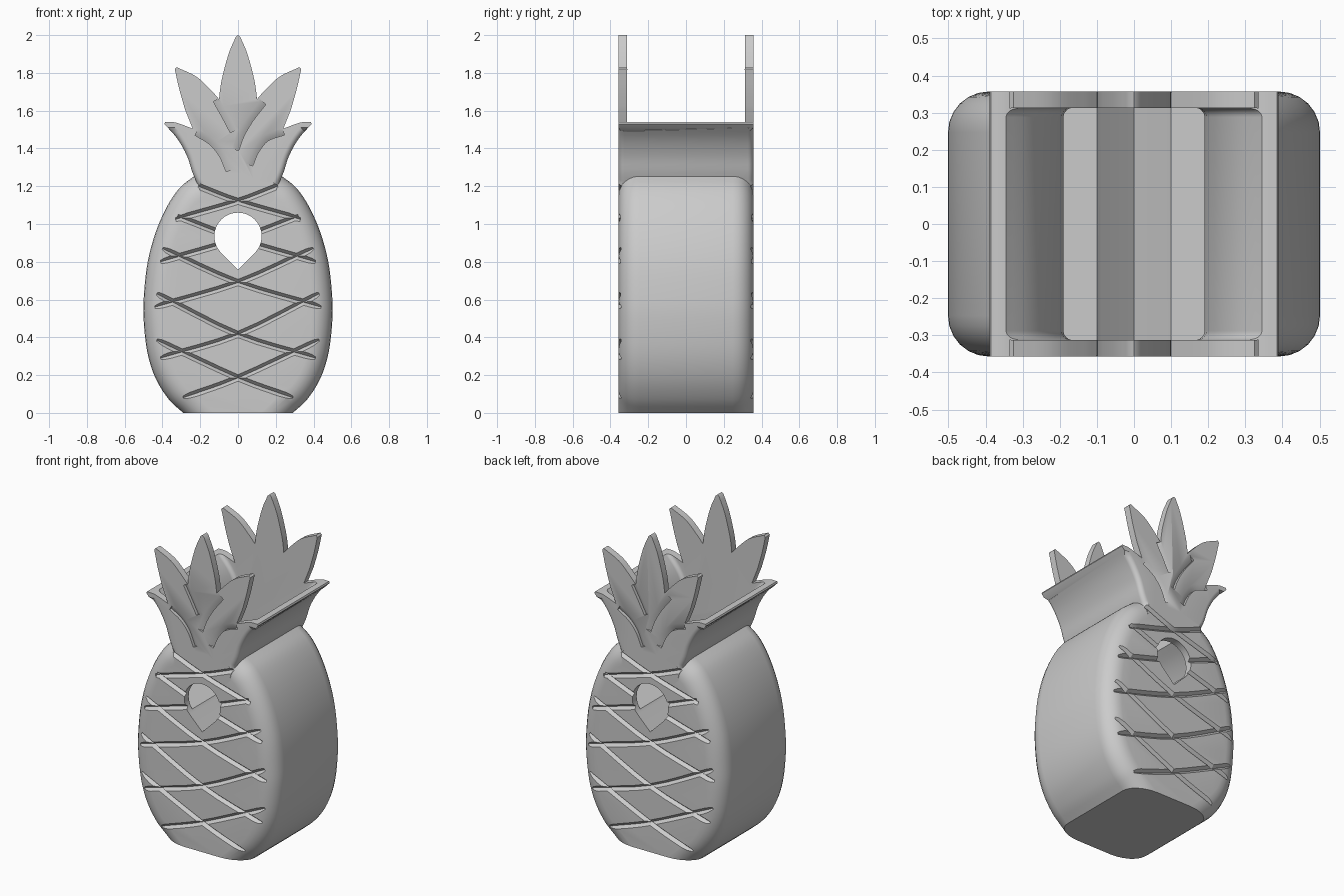
import bpy, bmesh, math
from mathutils import Vector

if "Cube" in bpy.data.objects:
    bpy.data.objects.remove(bpy.data.objects["Cube"])

HALF = 0.357   # half depth of the pot

grey = bpy.data.materials.new("plain grey")
grey.use_nodes = True
grey.diffuse_color = (0.6, 0.6, 0.6, 1)
grey.node_tree.nodes["Principled BSDF"].inputs["Base Color"].default_value = (0.6, 0.6, 0.6, 1)


def smooth(pts, n=4):
    """Catmull-Rom curve through the points."""
    p = [Vector(q) for q in pts]
    p = [p[0] * 2 - p[1]] + p + [p[-1] * 2 - p[-2]]
    out = []
    for a, b, c, d in zip(p, p[1:], p[2:], p[3:]):
        for i in range(n):
            t = i / n
            out.append(0.5 * (2 * b + (c - a) * t + (2 * a - 5 * b + 4 * c - d) * t * t
                              + (3 * b - a - 3 * c + d) * t ** 3))
    return out + [p[-2]]


def mirrored(half):
    half = [tuple(q) for q in half]
    return half + [(-x, z) for x, z in reversed(half) if abs(x) > 1e-6]


def finish(name, bm):
    bmesh.ops.recalc_face_normals(bm, faces=bm.faces)
    me = bpy.data.meshes.new(name)
    bm.to_mesh(me)
    bm.free()
    ob = bpy.data.objects.new(name, me)
    bpy.context.collection.objects.link(ob)
    me.materials.append(grey)
    return ob


def prism(name, outline, depth, radius=0, rule=lambda x, z: True):
    """Extrude an x-z outline along y and round the chosen rim edges."""
    bm = bmesh.new()
    front = bm.faces.new([bm.verts.new((x, -depth, z)) for x, z in outline])
    ext = bmesh.ops.extrude_face_region(bm, geom=[front], use_keep_orig=True)
    for v in ext["geom"]:
        if isinstance(v, bmesh.types.BMVert):
            v.co.y = depth
    bmesh.ops.recalc_face_normals(bm, faces=bm.faces)
    if radius:
        rim = []
        for e in bm.edges:
            a, b = (v.co for v in e.verts)
            m = (a + b) / 2
            if abs(a.y - b.y) < 1e-5 and abs(a.z - b.z) > 1e-5 and rule(abs(m.x), m.z):
                rim.append(e)
        bmesh.ops.bevel(bm, geom=rim, offset=radius, segments=6, profile=0.5,
                        affect='EDGES', clamp_overlap=False)
    return finish(name, bm)


def groove(pts, width, lean=0.0, turn=1):
    """V-shaped cutter along a path; lean moves its deepest line to one side."""
    path = smooth(pts, 4)
    bm = bmesh.new()
    rings = []
    for i, p in enumerate(path):
        t = (path[min(i + 1, len(path) - 1)] - path[max(i - 1, 0)]).normalized()
        n = Vector((-t.y, t.x)) * width
        ring = []
        for s, y in ((-1, -HALF - 0.02), (1, -HALF - 0.02), (lean, -HALF + 0.02)):
            q = p + n * s
            ring.append(bm.verts.new((q.x * turn, y * turn, q.y)))
        rings.append(ring)
    for r, s in zip(rings, rings[1:]):
        for k in range(3):
            bm.faces.new((r[k], r[(k + 1) % 3], s[(k + 1) % 3], s[k]))
    bm.faces.new(rings[0])
    bm.faces.new(rings[-1])
    return finish("groove_cutter", bm)


def combine(target, other, how):
    mod = target.modifiers.new(how, 'BOOLEAN')
    mod.operation, mod.solver, mod.object = how, 'EXACT', other
    bpy.context.view_layer.objects.active = target
    bpy.ops.object.modifier_apply(modifier=mod.name)
    bpy.data.objects.remove(other)


# Rounded fruit body
body = smooth([(0.29, 0), (0.365, 0.07), (0.435, 0.18), (0.48, 0.32), (0.5, 0.5), (0.497, 0.64),
               (0.478, 0.8), (0.438, 0.95), (0.38, 1.085), (0.31, 1.19), (0.23, 1.255)])
pot = prism("pineapple_pot", mirrored(body), HALF, 0.11)

# Leafy crown, full depth
crown = [(0.19, 1.13)]
crown += smooth([(0.205, 1.19), (0.24, 1.27), (0.27, 1.36), (0.32, 1.45), (0.39, 1.53)])
crown += smooth([(0.386, 1.54), (0.33, 1.537), (0.24, 1.505)])
crown += smooth([(0.28, 1.605), (0.31, 1.71), (0.335, 1.82)])
crown += smooth([(0.325, 1.83), (0.22, 1.78), (0.14, 1.705), (0.1, 1.66)])
crown += smooth([(0.098, 1.69), (0.085, 1.77), (0.05, 1.9), (0.012, 1.99)]) + [(0, 2.0)]
leaves = prism("crown", mirrored(crown), HALF, 0.03,
               lambda x, z: x > 0.2 and 1.2 < z < 1.5)
combine(pot, leaves, 'UNION')

# Cavity, open at the top, leaves the two leaf plates standing
inside = smooth([(0.42, 0.86), (0.395, 0.95), (0.34, 1.06), (0.27, 1.15), (0.19, 1.215)], 3)
inside += smooth([(0.195, 1.26), (0.23, 1.37), (0.28, 1.465), (0.35, 1.545)], 3) + [(0.35, 2.1)]
combine(pot, prism("cavity", mirrored(inside), 0.313, 0.025), 'DIFFERENCE')

# Teardrop hole right through
r, zc = 0.125, 0.935
drop = [(0, zc - r * math.sqrt(2))]
for i in range(33):
    a = math.radians(-45 + 270 * i / 32)
    drop.append((r * math.cos(a), zc + r * math.sin(a)))
combine(pot, prism("hole", drop, 0.5), 'DIFFERENCE')

# Crossing grooves of the rind, front and back
rind = [[(-0.21, 1.2), (0, 1.12), (0.33, 1.025)],
        [(-0.32, 1.04), (0, 0.92), (0.41, 0.8)],
        [(-0.4, 0.87), (0, 0.69), (0.44, 0.56)],
        [(-0.43, 0.63), (0, 0.415), (0.41, 0.29)],
        [(-0.43, 0.385), (0, 0.185), (0.29, 0.08)]]
# Leaf edges overlapping the leaves behind: path, side of the steep edge
overlaps = [([(-0.21, 1.5), (-0.13, 1.45), (-0.07, 1.38), (-0.03, 1.29)], -1),
            ([(0.235, 1.505), (0.14, 1.47), (0.08, 1.4), (0.045, 1.32)], 1),
            ([(0.12, 1.655), (0.05, 1.565), (0, 1.48), (-0.03, 1.4)], 1),
            ([(-0.1, 1.665), (-0.055, 1.585), (-0.01, 1.5)], -1)]
for turn in (1, -1):
    for line in rind:
        for side in (1, -1):
            combine(pot, groove([(x * side, z) for x, z in line], 0.032, 0, turn), 'DIFFERENCE')
    for line, lean in overlaps:
        combine(pot, groove(line, 0.035, lean, turn), 'DIFFERENCE')

# Smooth curved walls, sharp edges kept
bpy.ops.object.select_all(action='DESELECT')
pot.select_set(True)
bpy.context.view_layer.objects.active = pot
bpy.ops.object.shade_smooth_by_angle(angle=math.radians(30))
